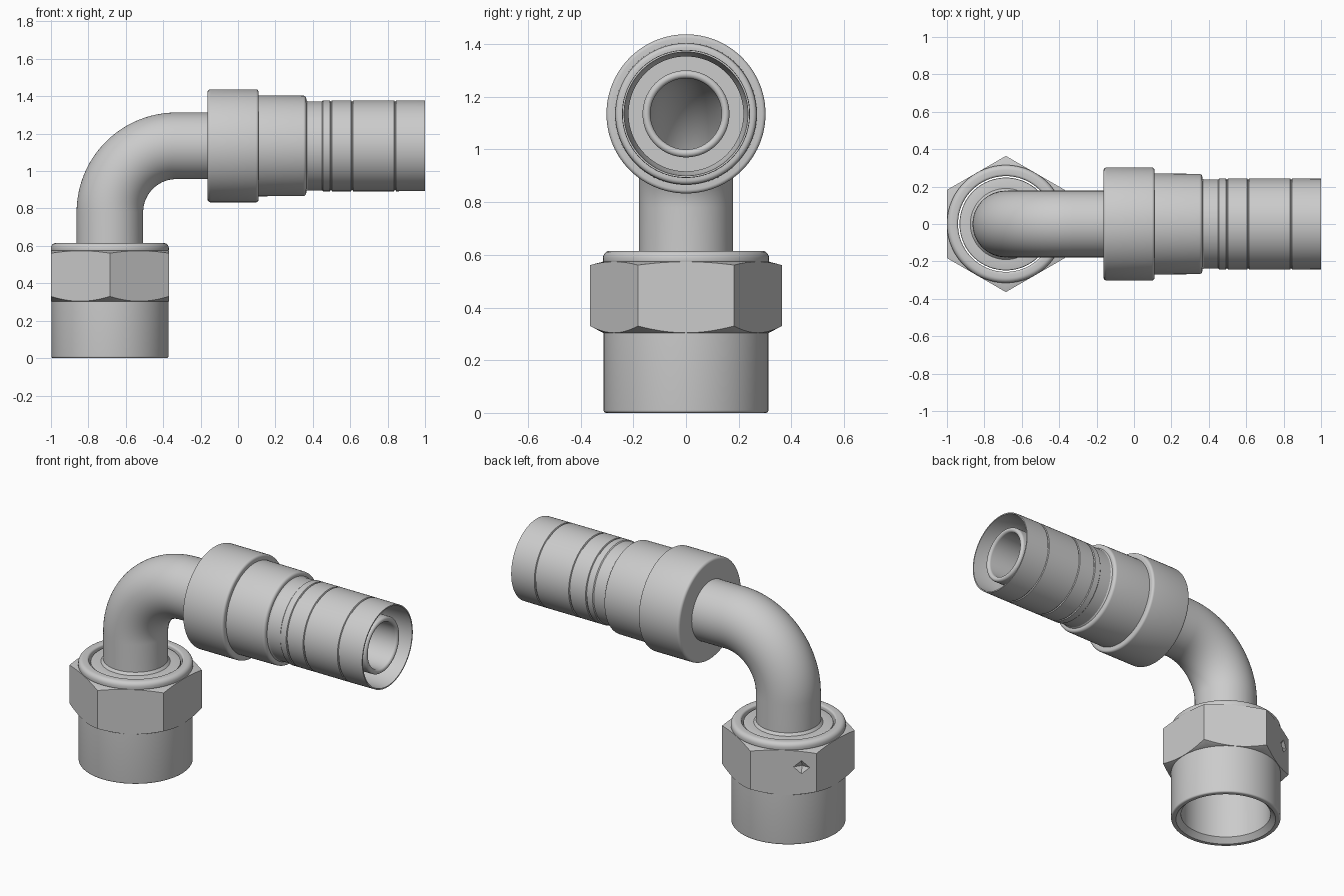
import bpy, bmesh, math
from mathutils import Vector, Matrix

if "Cube" in bpy.data.objects:
    bpy.data.objects.remove(bpy.data.objects["Cube"])

NX, AZ = -0.685, 1.135        # nut axis (x) and sleeve axis (z)
BEND, BZ = 0.355, 0.78        # elbow bend radius and bend start height


def vert(z, r):
    return Vector((NX, 0, z)), 0.0, r


def horiz(x, r):
    return Vector((x, 0, AZ)), math.pi / 2, r


def arc(r, steps=24):
    out = []
    for i in range(steps + 1):
        t = math.pi / 2 * i / steps
        out.append((Vector((NX + BEND - BEND * math.cos(t), 0,
                            BZ + BEND * math.sin(t))), t, r))
    return out


def rounded(profile):
    """Closed (axial, radius, fillet) profile -> points with rounded corners."""
    out = []
    for i, (a, r, f) in enumerate(profile):
        p = Vector((a, r))
        if f == 0:
            out.append(p)
            continue
        q0 = Vector(profile[i - 1][:2])
        q1 = Vector(profile[(i + 1) % len(profile)][:2])
        s = p + (q0 - p).normalized() * f
        e = p + (q1 - p).normalized() * f
        for k in range(6):
            t = k / 5 * math.pi / 2
            out.append(p + (s - p) * (1 - math.sin(t)) + (e - p) * (1 - math.cos(t)))
    return out


def loft(name, stations, n=96, start=0.0):
    """Closed skin through a loop of rings (centre, tilt, radius)."""
    bm = bmesh.new()
    rings = []
    for c, t, r in stations:
        u = Vector((math.cos(t), 0, -math.sin(t)))
        ring = []
        for k in range(n):
            a = start + 2 * math.pi * k / n
            ring.append(bm.verts.new(c + u * r * math.cos(a)
                                     + Vector((0, r * math.sin(a), 0))))
        rings.append(ring)
    for i, ring in enumerate(rings):
        prev = rings[i - 1]
        for k in range(n):
            j = (k + 1) % n
            bm.faces.new((prev[k], prev[j], ring[j], ring[k]))
    bmesh.ops.recalc_face_normals(bm, faces=bm.faces)
    return finish(name, bm)


def finish(name, bm):
    me = bpy.data.meshes.new(name)
    bm.to_mesh(me)
    bm.free()
    ob = bpy.data.objects.new(name, me)
    bpy.context.collection.objects.link(ob)
    return ob


def activate(ob):
    bpy.ops.object.select_all(action='DESELECT')
    ob.select_set(True)
    bpy.context.view_layer.objects.active = ob


def cut(ob, cutter, op):
    cutter.hide_render = True
    m = ob.modifiers.new("cut", 'BOOLEAN')
    m.operation, m.solver, m.object = op, 'EXACT', cutter
    activate(ob)
    bpy.ops.object.modifier_apply(modifier=m.name)
    bpy.data.objects.remove(cutter)


def smooth(ob):
    activate(ob)
    bpy.ops.object.shade_smooth_by_angle(angle=math.radians(28))


# nut body: skirt, rounded top collar, open bore
nut = [(0, 0.285, 0), (0, 0.313, 0.01), (0.315, 0.313, 0), (0.325, 0.305, 0),
       (0.565, 0.305, 0), (0.575, 0.315, 0.004), (0.615, 0.315, 0.026),
       (0.615, 0.256, 0.012), (0.03, 0.256, 0)]
smooth(loft("nut_body", [vert(*p) for p in rounded(nut)]))

# hexagon with chamfered corners
hexa = loft("nut_hexagon", [vert(0.28, 0.364), vert(0.6, 0.364),
                            vert(0.6, 0.26), vert(0.28, 0.26)], 6, math.pi / 6)
chamfer = loft("chamfer_cutter", [vert(0.302, 0.29), vert(0.304, 0.315), vert(0.332, 0.368),
                                  vert(0.56, 0.368), vert(0.574, 0.315), vert(0.574, 0.29)])
cut(hexa, chamfer, 'INTERSECT')

# diamond dimple on one back flat
bm = bmesh.new()
bmesh.ops.create_uvsphere(bm, u_segments=4, v_segments=2, radius=0.045)
normal = Vector((-0.5, math.sqrt(0.75), 0))
side = Vector((-math.sqrt(0.75), -0.5, 0))
pos = Vector((NX, 0, 0.475)) + normal * 0.315 + side * 0.1
bm.transform(Matrix.Translation(pos) @ Matrix.Rotation(math.radians(120), 4, 'Z')
             @ Matrix.Diagonal((0.5, 1, 0.9, 1)))
cut(hexa, finish("dimple_cutter", bm), 'DIFFERENCE')
smooth(hexa)

# elbow: seat flange, bent tube and hose nipple, hollow throughout
flange = [(0.36, 0.135), (0.36, 0.225), (0.42, 0.248), (0.592, 0.248),
          (0.598, 0.246), (0.6, 0.24), (0.6, 0.19), (0.615, 0.178)]
elbow = [vert(*p) for p in flange] + arc(0.178)
elbow += [horiz(-0.12, 0.178), horiz(-0.12, 0.165)]
for k in range(13):           # rounded nipple lip
    t = math.pi * k / 12
    elbow.append(horiz(0.955 + 0.015 * math.sin(t), 0.15 + 0.015 * math.cos(t)))
elbow += arc(0.135)[::-1]
smooth(loft("elbow_tube", elbow))

# crimp sleeve: stepped collars, ribbed barrel, deep annular mouth
sleeve = [(-0.163, 0.17, 0), (-0.163, 0.302, 0.016), (0.11, 0.302, 0.014),
          (0.11, 0.27, 0), (0.365, 0.268, 0.016), (0.365, 0.243, 0),
          (0.373, 0.238, 0), (0.45, 0.238, 0), (0.455, 0.243, 0)]
for g in (0.497, 0.61, 0.84):
    sleeve += [(g - 0.005, 0.243, 0), (g - 0.002, 0.237, 0),
               (g + 0.002, 0.237, 0), (g + 0.005, 0.243, 0)]
sleeve += [(1.0, 0.242, 0), (1.0, 0.235, 0), (0.84, 0.226, 0),
           (0.82, 0.218, 0), (0.4, 0.218, 0), (0.4, 0.16, 0), (-0.1, 0.16, 0)]
smooth(loft("crimp_sleeve", [horiz(*p) for p in rounded(sleeve)]))
